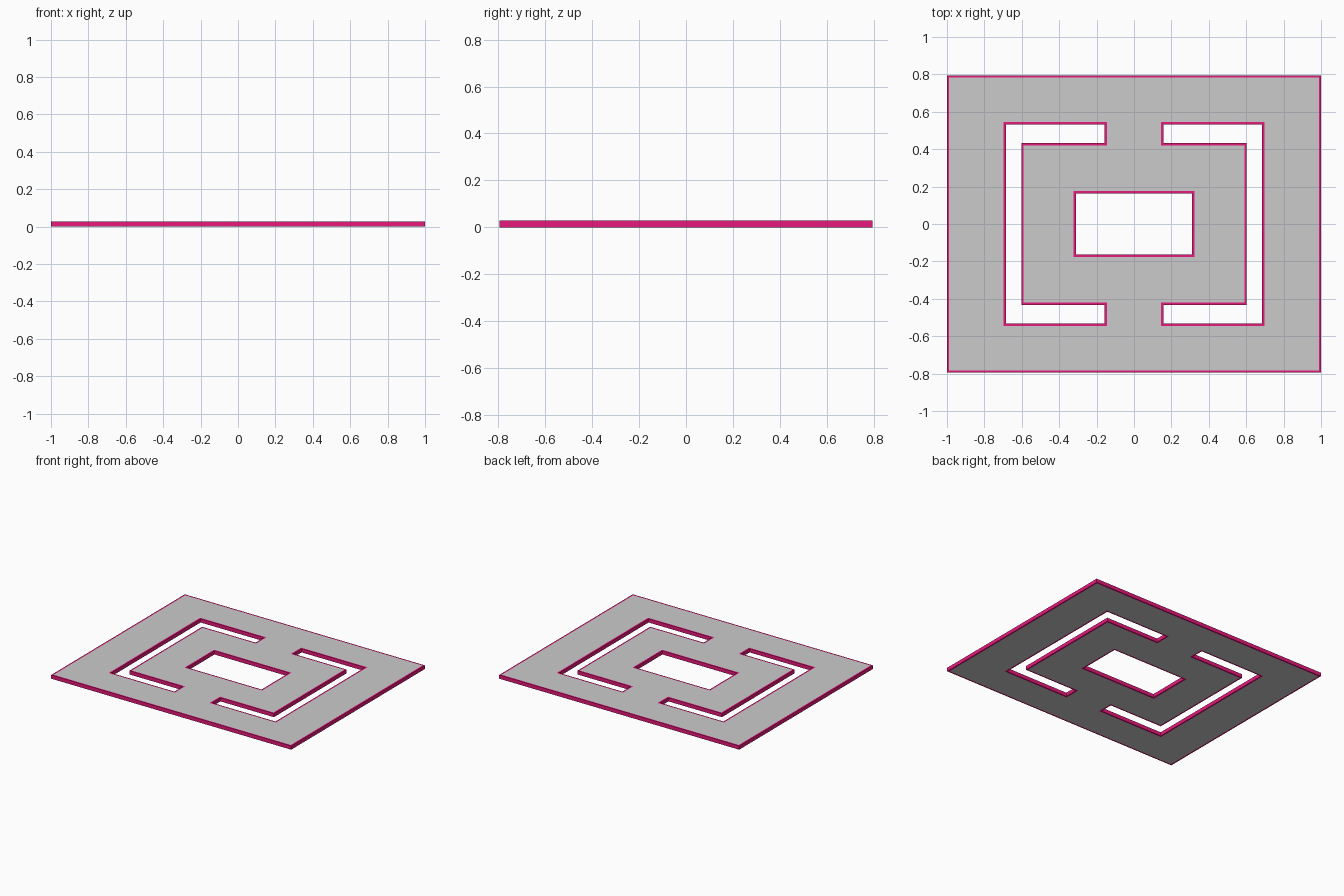
import bpy, bmesh

if "Cube" in bpy.data.objects:
    bpy.data.objects.remove(bpy.data.objects["Cube"])

THICK = 0.028   # plate thickness
RIM = 0.012     # width of the coloured edge band


def rect(w, h):
    return [(-w, -h), (w, -h), (w, h), (-w, h)]


def bracket(side):
    # C-shaped slot opening towards the centre
    pts = [(0.157, 0.533), (0.685, 0.533), (0.685, -0.533), (0.157, -0.533),
           (0.157, -0.433), (0.602, -0.433), (0.602, 0.433), (0.157, 0.433)]
    return [(side * x, y) for x, y in pts]


# Flat sheet: outer outline, centre window and two mirrored slots
bm = bmesh.new()
for loop in (rect(1.0, 0.795), rect(0.311, 0.164), bracket(1), bracket(-1)):
    vs = [bm.verts.new((x, y, THICK)) for x, y in loop]
    for a, b in zip(vs, vs[1:] + vs[:1]):
        bm.edges.new((a, b))
bmesh.ops.triangle_fill(bm, edges=bm.edges[:], use_beauty=True, normal=(0, 0, 1))
bm.normal_update()
for f in bm.faces:
    if f.normal.z < 0:
        f.normal_flip()
bm.normal_update()

# Coloured band around every edge
band = bmesh.ops.inset_region(bm, faces=bm.faces[:], thickness=RIM,
                              use_boundary=True, use_even_offset=True)
for f in band["faces"]:
    f.material_index = 1

mesh = bpy.data.meshes.new("slotted_plate")
bm.to_mesh(mesh)
bm.free()
plate = bpy.data.objects.new("slotted_plate", mesh)
bpy.context.collection.objects.link(plate)

# Grey faces and magenta edges
for name, col in (("plate_grey", (0.8, 0.8, 0.8, 1)),
                  ("edge_magenta", (0.8, 0.01, 0.2, 1))):
    mat = bpy.data.materials.new(name)
    mat.diffuse_color = col
    mat.use_nodes = True
    mat.node_tree.nodes["Principled BSDF"].inputs["Base Color"].default_value = mat.diffuse_color
    mesh.materials.append(mat)

# Thickness, with the side walls in the edge colour
solid = plate.modifiers.new("thickness", 'SOLIDIFY')
solid.thickness = THICK
solid.offset = -1
solid.material_offset_rim = 1
